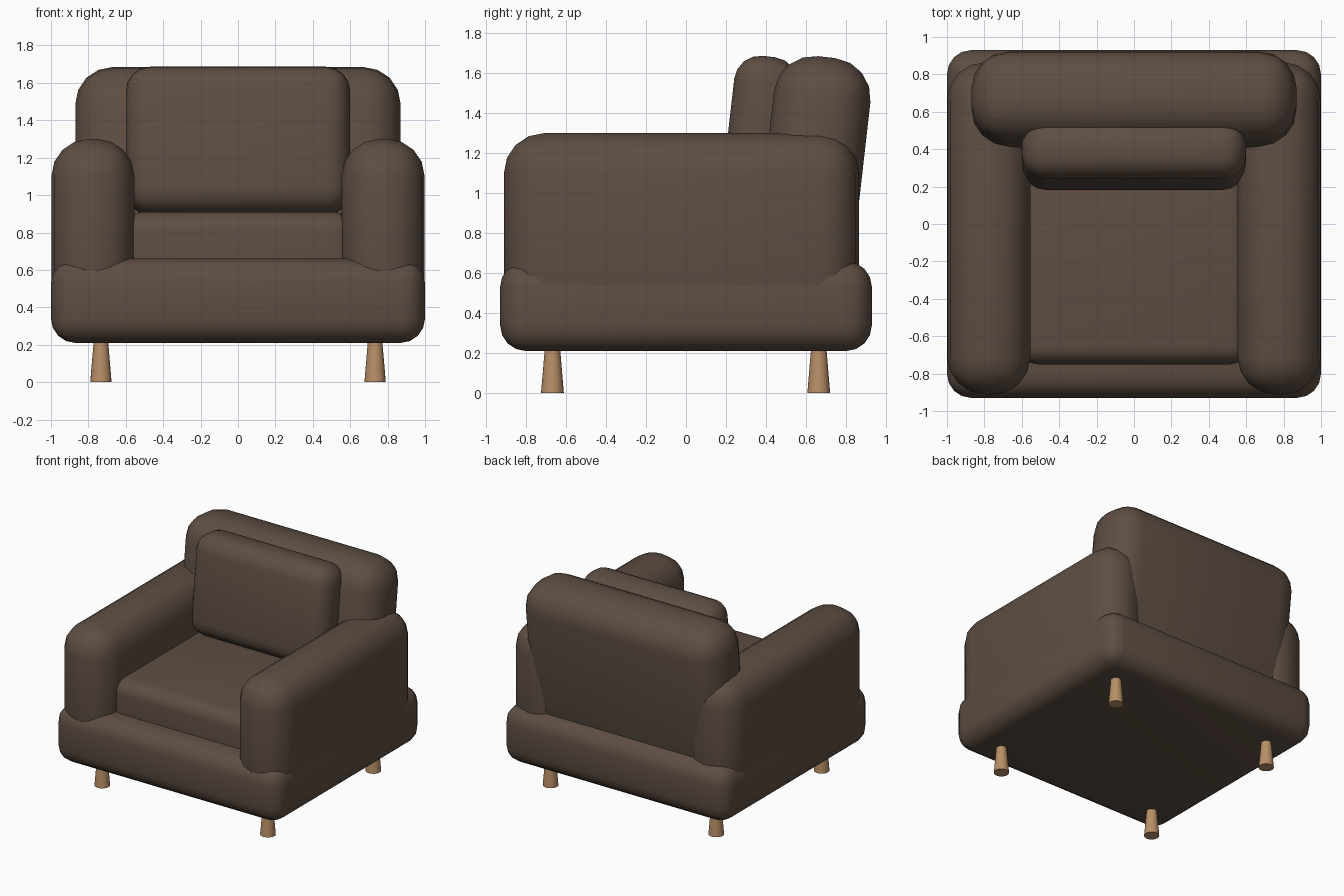
import bpy
import math

cube = bpy.data.objects.get("Cube")
if cube:
    bpy.data.objects.remove(cube, do_unlink=True)


def make_material(name, rgb):
    mat = bpy.data.materials.new(name)
    mat.use_nodes = True
    color = (*rgb, 1.0)
    mat.diffuse_color = color
    bsdf = next(n for n in mat.node_tree.nodes if n.type == 'BSDF_PRINCIPLED')
    bsdf.inputs["Base Color"].default_value = color
    bsdf.inputs["Roughness"].default_value = 0.8
    return mat


fabric = make_material("brown_fabric", (0.112, 0.076, 0.056))
wood = make_material("light_wood", (0.48, 0.275, 0.136))


def finish(obj, name, mat):
    obj.name = name
    obj.data.name = name
    obj.data.materials.append(mat)
    bpy.ops.object.shade_smooth_by_angle(angle=math.radians(40))


def padded_box(name, center, size, radius, tilt=0.0):
    """Upholstered block with rounded edges, leaned back by tilt degrees."""
    bpy.ops.mesh.primitive_cube_add(size=1, location=center)
    obj = bpy.context.object
    obj.scale = size
    bpy.ops.object.transform_apply(location=False, rotation=False, scale=True)
    obj.rotation_euler.x = -math.radians(tilt)
    bevel = obj.modifiers.new("rounded_edges", 'BEVEL')
    bevel.width = radius
    bevel.segments = 4
    bevel.limit_method = 'NONE'
    bpy.ops.object.modifier_apply(modifier=bevel.name)
    finish(obj, name, fabric)
    return obj


def leaned_box(name, top_y, top_z, size, radius, tilt):
    """Padded block placed by the middle of its top face."""
    a = math.radians(tilt)
    half = size[2] / 2
    center = (0, top_y - half * math.sin(a), top_z - half * math.cos(a))
    return padded_box(name, center, size, radius, tilt)


# Base and seat
padded_box("base", (0, 0, 0.435), (2.0, 1.86, 0.45), 0.13)
padded_box("seat_cushion", (0, -0.1, 0.66), (1.23, 1.3, 0.5), 0.1)

# Leaning backrest and loose back cushion
leaned_box("backrest", 0.704, 1.68, (1.74, 0.485, 1.3), 0.2, 6.5)
leaned_box("back_cushion", 0.415, 1.683, (1.2, 0.32, 0.79), 0.13, 6.5)

# Arms and legs, mirrored left and right
for side, sx in (("left", 1), ("right", -1)):
    padded_box(f"{side}_arm", (sx * 0.776, -0.023, 0.8),
               (0.444, 1.775, 1.0), 0.2)
    for end, y in (("front", -0.668), ("back", 0.664)):
        bpy.ops.mesh.primitive_cone_add(vertices=24, radius1=0.057, radius2=0.036,
                                        depth=0.25, location=(sx * 0.733, y, 0.125))
        finish(bpy.context.object, f"{end}_{side}_leg", wood)
